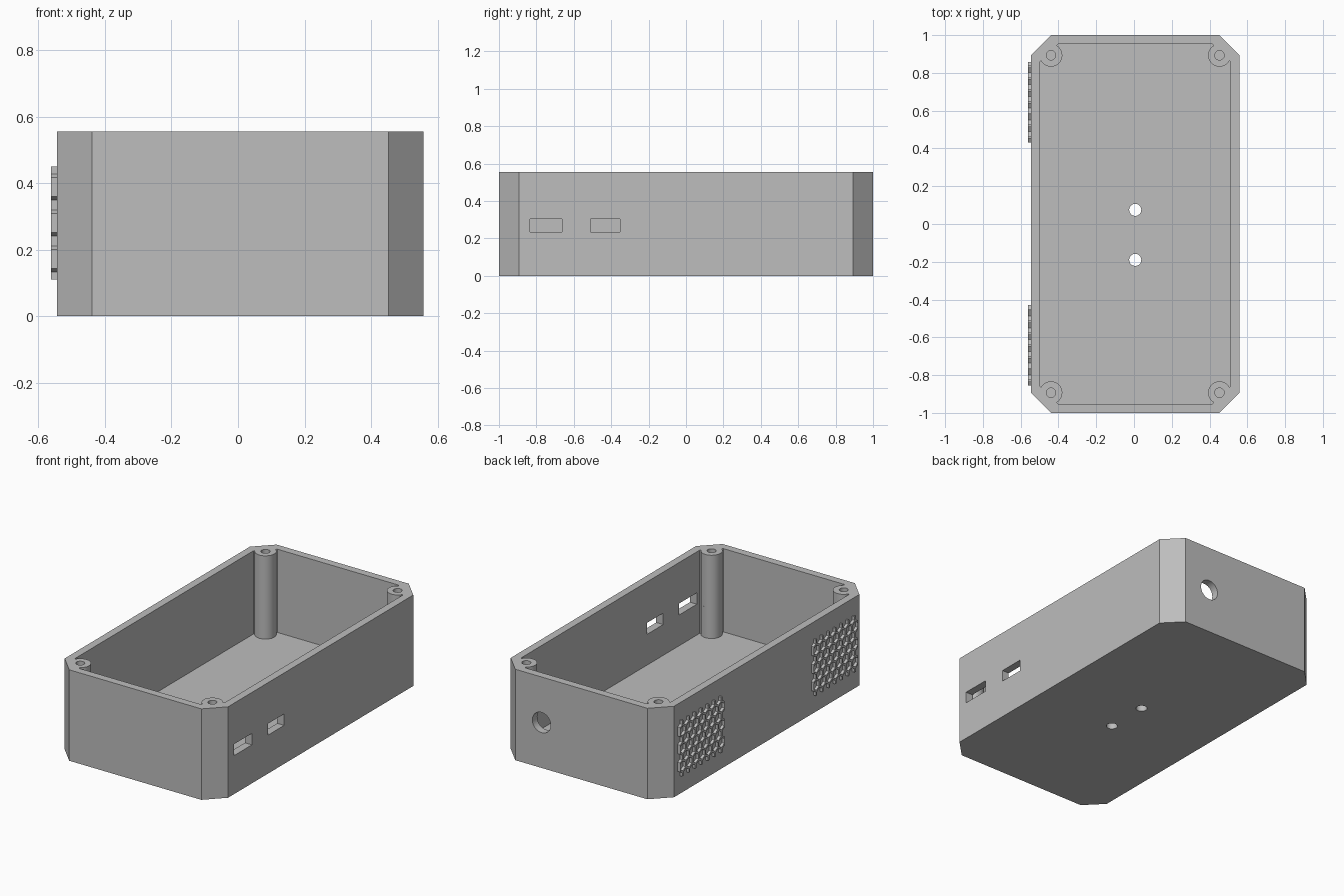
import bpy, bmesh
from math import pi, sin, cos, atan2
from mathutils import Matrix, Vector

cube = bpy.data.objects.get("Cube")
if cube:
    bpy.data.objects.remove(cube, do_unlink=True)

grey = bpy.data.materials.new("light grey plastic")
grey.use_nodes = True
grey.diffuse_color = (0.51, 0.51, 0.51, 1)
grey.node_tree.nodes["Principled BSDF"].inputs["Base Color"].default_value = (0.51, 0.51, 0.51, 1)

CX = 0.0065            # middle of the box across
HX, HY, H = 0.5515, 1.0, 0.555
WALL = 0.047
BX, BY, BR = 0.446, 0.893, 0.06   # screw boss position and radius


def make_object(name, bm):
    bmesh.ops.recalc_face_normals(bm, faces=bm.faces)
    mesh = bpy.data.meshes.new(name)
    bm.to_mesh(mesh)
    bm.free()
    mesh.materials.append(grey)
    obj = bpy.data.objects.new(name, mesh)
    bpy.context.collection.objects.link(obj)
    return obj


def add_prism(bm, points, z0, z1, matrix=Matrix()):
    """Extrude a flat outline from z0 to z1, then place it."""
    base = bm.faces.new([bm.verts.new(matrix @ Vector((x, y, z0))) for x, y in points])
    out = bmesh.ops.extrude_face_region(bm, geom=[base])
    verts = [v for v in out["geom"] if isinstance(v, bmesh.types.BMVert)]
    shift = matrix.to_3x3() @ Vector((0, 0, z1 - z0))
    bmesh.ops.translate(bm, vec=shift, verts=verts)


def circle(x, y, r, n=32, start=0.0):
    return [(x + r * cos(start + 2 * pi * i / n), y + r * sin(start + 2 * pi * i / n))
            for i in range(n)]


def cut(obj, bm):
    """Subtract the shapes in bm from obj."""
    cutter = make_object("cutter", bm)
    cutter.hide_render = True
    mod = obj.modifiers.new("cut", "BOOLEAN")
    mod.operation = "DIFFERENCE"
    mod.solver = "EXACT"
    mod.object = cutter
    bpy.context.view_layer.objects.active = obj
    bpy.ops.object.modifier_apply(modifier=mod.name)
    bpy.data.objects.remove(cutter, do_unlink=True)


def mirrored_outline(corner):
    """Repeat the +x +y corner points counter-clockwise around the box."""
    points = []
    for sx, sy in ((1, 1), (-1, 1), (-1, -1), (1, -1)):
        part = [(CX + sx * x, sy * y) for x, y in corner]
        points += part if sx * sy > 0 else part[::-1]
    return points


# Box body with chamfered corners
bm = bmesh.new()
add_prism(bm, mirrored_outline([(HX, BY), (BX, HY)]), 0, H)
box = make_object("enclosure_body", bm)

# Cavity whose corners curve around the screw bosses
ix, iy = HX - WALL, HY - WALL
a0 = atan2(0.862 - BY, ix - BX)
a1 = atan2(iy - BY, 0.411 - BX)
a0 += 2 * pi
arc = [(BX + BR * cos(a0 + (a1 - a0) * i / 20), BY + BR * sin(a0 + (a1 - a0) * i / 20))
       for i in range(21)]
bm = bmesh.new()
add_prism(bm, mirrored_outline([(ix, 0.86)] + arc + [(0.408, iy)]), WALL, H + 0.1)
cut(box, bm)

# Blind screw holes in the bosses and two through holes in the floor
bm = bmesh.new()
for sx in (-1, 1):
    for sy in (-1, 1):
        add_prism(bm, circle(CX + sx * BX, sy * BY, 0.025), 0.2, H + 0.1)
for y in (0.075, -0.19):
    add_prism(bm, circle(CX, y, 0.032), -0.1, 0.1)
cut(box, bm)

# Round cable hole in the back wall
bm = bmesh.new()
add_prism(bm, circle(0, 0, 0.062, 40), -0.1, 0.1,
          Matrix.Translation((0.275, HY, 0.277)) @ Matrix.Rotation(pi / 2, 4, "X"))
# Two port slots in the left wall
for y0, y1 in ((-0.835, -0.663), (-0.51, -0.352)):
    add_prism(bm, [(y0, 0.235), (y1, 0.235), (y1, 0.305), (y0, 0.305)], CX + HX - 0.1, CX + HX + 0.1,
              Matrix(((0, 0, 1, 0), (1, 0, 0, 0), (0, 1, 0, 0), (0, 0, 0, 1))))
cut(box, bm)

# Raised honeycomb vent panels on the right wall
TO_SIDE = Matrix(((0, 0, 1, 0), (1, 0, 0, 0), (0, 1, 0, 0), (0, 0, 0, 1)))
PITCH, ROW = 0.0624, 0.054
outer, inner = CX - HX - 0.017, CX - HX
for name, yc in (("front_vent_panel", -0.643), ("back_vent_panel", 0.645)):
    y0, y1, z0, z1 = yc - 0.213, yc + 0.213, 0.11, 0.45
    bm = bmesh.new()
    add_prism(bm, [(y0, z0), (y1, z0), (y1, z1), (y0, z1)], outer, inner, TO_SIDE)
    panel = make_object(name, bm)
    bm = bmesh.new()
    for row in range(-3, 4):
        for col in range(-4, 5):
            y = yc + (col + 0.5 * (row % 2)) * PITCH
            add_prism(bm, circle(y, 0.28 + row * ROW, 0.029, 6, pi / 2),
                      outer - 0.02, inner + 0.02, TO_SIDE)
    cut(panel, bm)

# Smooth the round walls, keep the edges sharp
bpy.ops.object.select_all(action="DESELECT")
box.select_set(True)
bpy.context.view_layer.objects.active = box
bpy.ops.object.shade_smooth_by_angle(angle=pi / 6)
